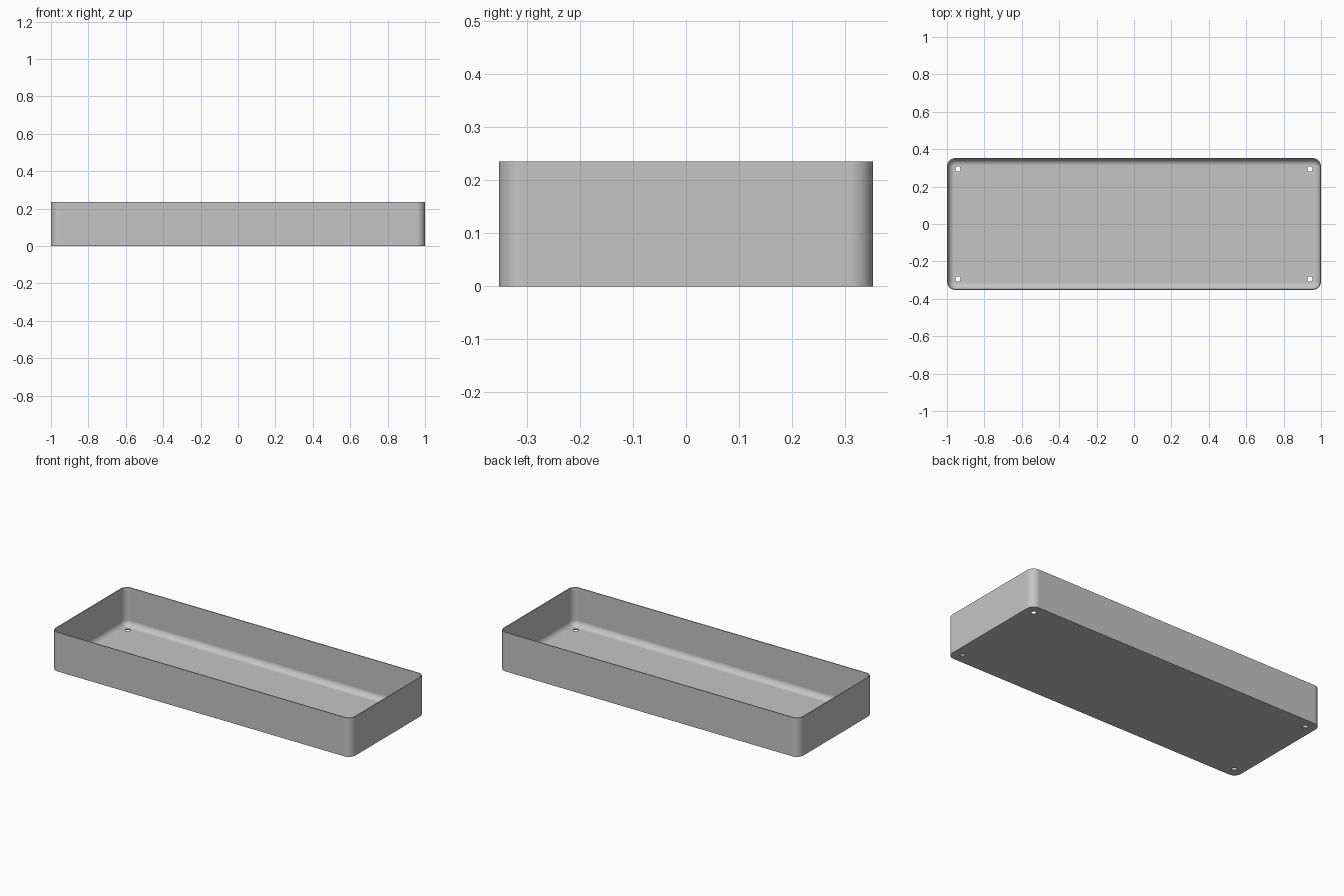
import bpy, bmesh
from math import sin, cos, pi

if "Cube" in bpy.data.objects:
    bpy.data.objects.remove(bpy.data.objects["Cube"])

HALF_X, HALF_Y, HEIGHT = 1.0, 0.353, 0.235
WALL = 0.006
CORNER = 0.045
FILLET = 0.034
HOLE_INSET, HOLE_RADIUS = 0.059, 0.0147
SEGMENTS = 10

# Single grey finish
grey = bpy.data.materials.new("plain_grey")
colour = (0.56, 0.56, 0.56, 1)
grey.diffuse_color = colour
grey.use_nodes = True
grey.node_tree.nodes["Principled BSDF"].inputs["Base Color"].default_value = colour


def ring(bm, inset, z):
    """Rounded rectangle of vertices, moved inward from the outer outline."""
    radius = CORNER - inset
    verts = []
    for i, (sx, sy) in enumerate([(1, 1), (-1, 1), (-1, -1), (1, -1)]):
        for k in range(SEGMENTS + 1):
            a = (i + k / SEGMENTS) * pi / 2
            verts.append(bm.verts.new((sx * (HALF_X - CORNER) + radius * cos(a),
                                       sy * (HALF_Y - CORNER) + radius * sin(a), z)))
    return verts


# Tray shell: outer wall, rim, inner wall, then the fillet down to the floor
profile = [(0, 0), (0, HEIGHT), (WALL, HEIGHT)]
for k in range(SEGMENTS + 1):
    a = k / SEGMENTS * pi / 2
    profile.append((WALL + FILLET * (1 - cos(a)), WALL + FILLET * (1 - sin(a))))

bm = bmesh.new()
rings = [ring(bm, *p) for p in profile]
for low, high in zip(rings, rings[1:]):
    for j in range(len(low)):
        n = (j + 1) % len(low)
        bm.faces.new((low[j], low[n], high[n], high[j]))
bm.faces.new(rings[0][::-1])
bm.faces.new(rings[-1])
bmesh.ops.recalc_face_normals(bm, faces=bm.faces)
mesh = bpy.data.meshes.new("tray")
bm.to_mesh(mesh)
bm.free()
mesh.materials.append(grey)
tray = bpy.data.objects.new("tray", mesh)
bpy.context.collection.objects.link(tray)

# Four drain holes through the floor corners
bpy.ops.object.select_all(action="DESELECT")
for sx in (-1, 1):
    for sy in (-1, 1):
        bpy.ops.mesh.primitive_cylinder_add(
            vertices=32, radius=HOLE_RADIUS, depth=0.1,
            location=(sx * (HALF_X - HOLE_INSET), sy * (HALF_Y - HOLE_INSET), 0))
        cutter = bpy.context.object
        cutter.name = "hole_cutter"
        cutter.hide_render = True
        cutter.data.materials.append(grey)
        cut = tray.modifiers.new("drain_hole", "BOOLEAN")
        cut.operation, cut.solver, cut.object = "DIFFERENCE", "EXACT", cutter
        bpy.context.view_layer.objects.active = tray
        bpy.ops.object.modifier_apply(modifier=cut.name)
        bpy.data.objects.remove(cutter)

# Smooth rounded corners, crisp rim and hole edges
tray.select_set(True)
bpy.context.view_layer.objects.active = tray
bpy.ops.object.shade_smooth_by_angle(angle=pi / 6)
weighted = tray.modifiers.new("flat_walls", "WEIGHTED_NORMAL")
weighted.keep_sharp = True
